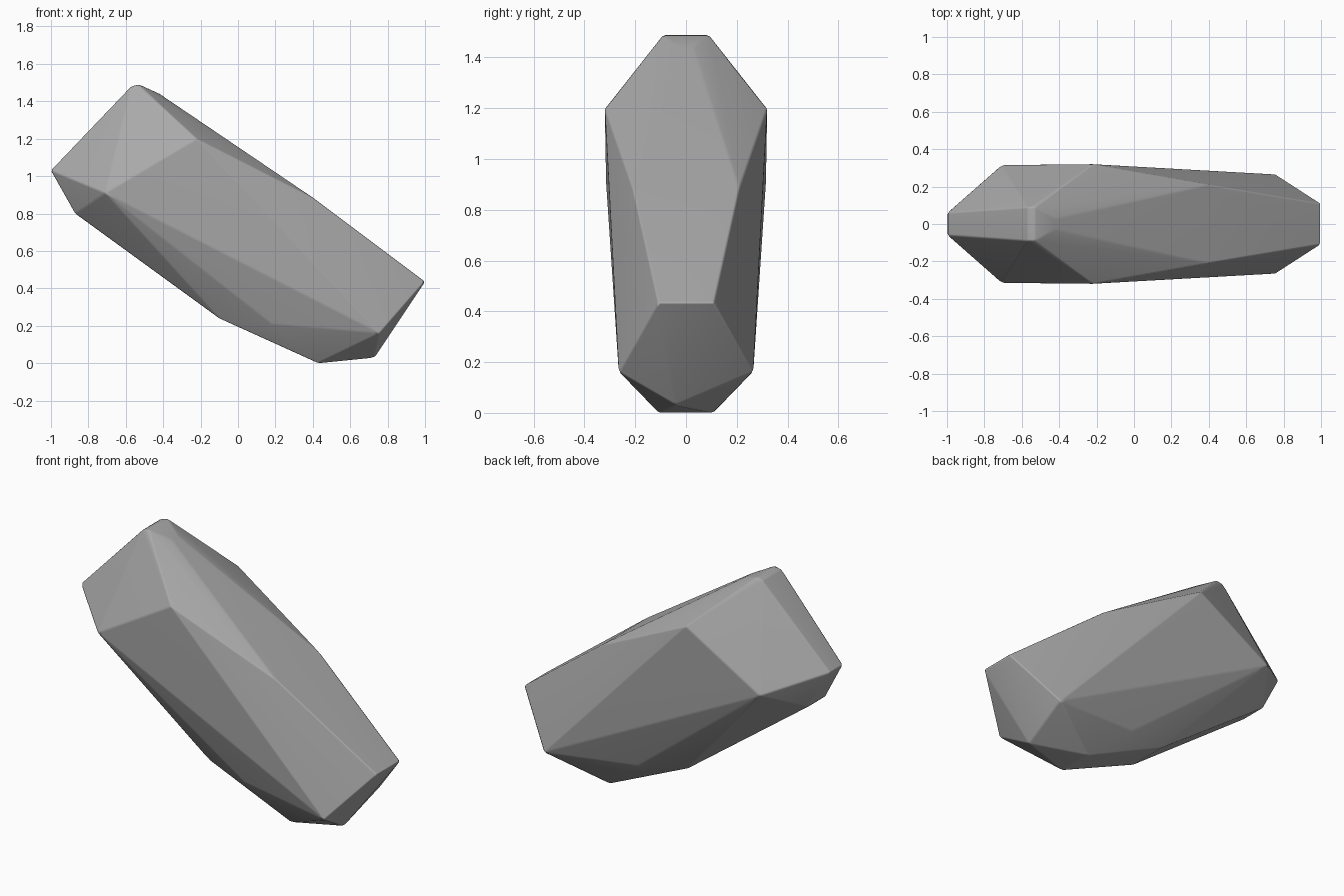
import bpy
import bmesh
import math

cube = bpy.data.objects.get("Cube")
if cube:
    bpy.data.objects.remove(cube, do_unlink=True)

# Grey stone colour
stone = bpy.data.materials.new("grey_stone")
stone.use_nodes = True
grey = (0.4, 0.4, 0.4, 1)
stone.diffuse_color = grey
bsdf = stone.node_tree.nodes["Principled BSDF"]
bsdf.inputs["Base Color"].default_value = grey
bsdf.inputs["Roughness"].default_value = 0.9

# Corners of the boulder, one side only
corners = [
    # raised crest
    (-0.57, 0.09, 1.48), (-0.53, 0.09, 1.49), (-0.42, 0.03, 1.44),
    # upper blunt end
    (-1.0, 0.06, 1.03), (-0.87, 0.085, 0.80),
    # widest flank and top edge
    (-0.71, 0.315, 0.91), (-0.22, 0.32, 1.20), (0.40, 0.21, 0.885),
    # lower end
    (1.0, 0.11, 0.435), (0.76, 0.265, 0.16),
    # underside
    (0.43, 0.11, 0.0), (0.18, 0.20, 0.21), (-0.10, 0.13, 0.24),
]

# Wrap the mirrored corners in a convex skin
bm = bmesh.new()
for x, y, z in corners:
    for side in (1, -1):
        bm.verts.new((x, side * y, z))
bm.verts.new((0.73, -0.04, 0.03))  # off-centre chip below the lower end
hull = bmesh.ops.convex_hull(bm, input=bm.verts[:])
loose = [v for v in bm.verts if not v.link_faces]
bmesh.ops.delete(bm, geom=loose, context="VERTS")
bmesh.ops.dissolve_limit(bm, angle_limit=math.radians(1.5),
                         verts=bm.verts[:], edges=bm.edges[:])
bmesh.ops.recalc_face_normals(bm, faces=bm.faces[:])

mesh = bpy.data.meshes.new("boulder")
bm.to_mesh(mesh)
bm.free()
mesh.materials.append(stone)
boulder = bpy.data.objects.new("boulder", mesh)
bpy.context.collection.objects.link(boulder)

# Slightly worn edges with soft shading
bevel = boulder.modifiers.new("worn_edges", "BEVEL")
bevel.width = 0.008
bevel.segments = 1
bevel.limit_method = "ANGLE"
bevel.angle_limit = math.radians(12)
mesh.shade_smooth()
weighted = boulder.modifiers.new("even_normals", "WEIGHTED_NORMAL")
weighted.keep_sharp = True
